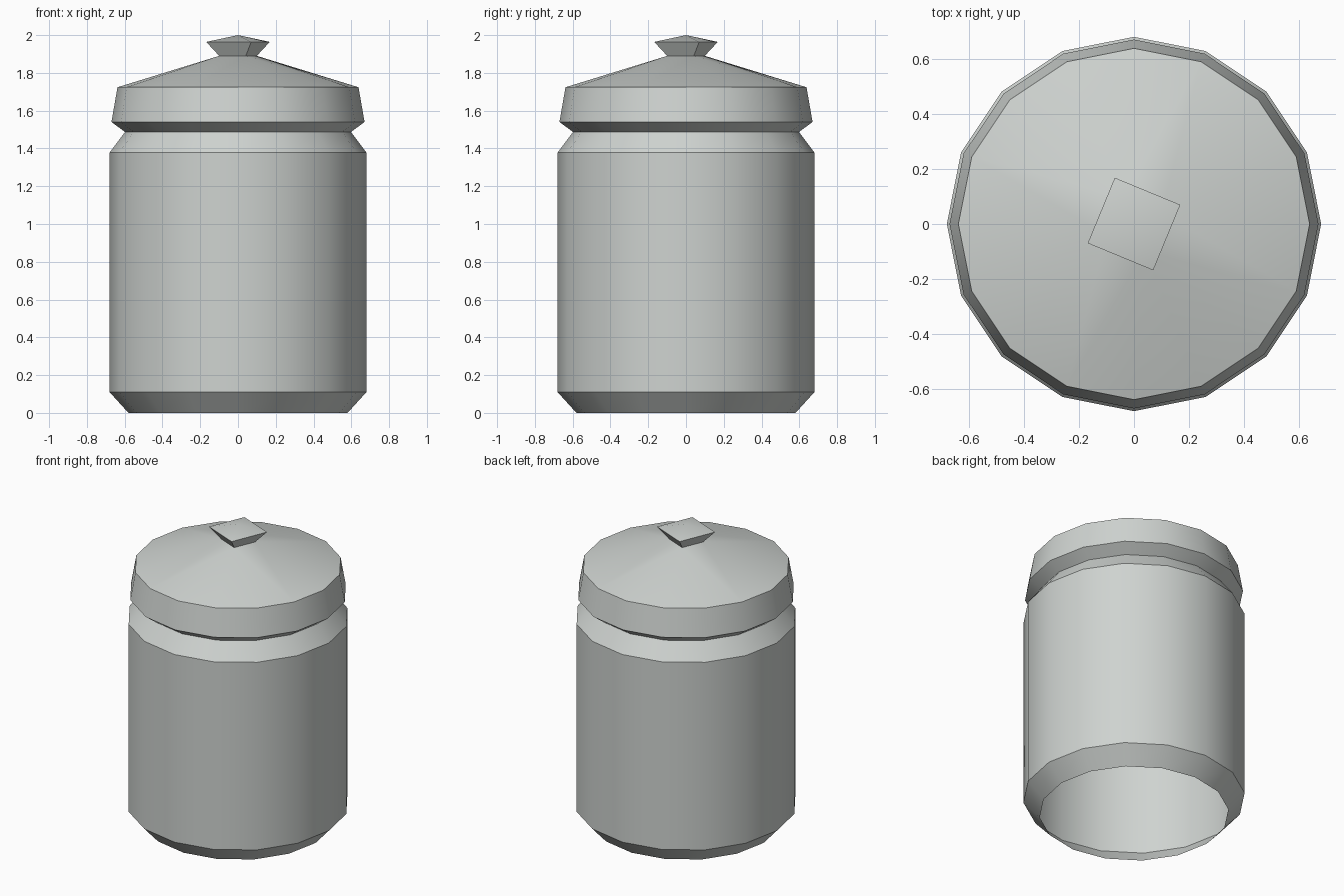
import bpy
import bmesh
from math import cos, sin, pi, radians

SIDES = 16

cube = bpy.data.objects.get("Cube")
if cube:
    bpy.data.objects.remove(cube, do_unlink=True)

# One pale grey glaze for the whole jar
glaze = bpy.data.materials.new("pale_grey")
glaze.use_nodes = True
colour = (0.62, 0.65, 0.63, 1)
glaze.diffuse_color = colour
glaze.node_tree.nodes["Principled BSDF"].inputs["Base Color"].default_value = colour


def ring(bm, radius, z, sides=SIDES, turn=0.0):
    return [bm.verts.new((radius * cos(turn + 2 * pi * i / sides),
                          radius * sin(turn + 2 * pi * i / sides), z))
            for i in range(sides)]


def skin(bm, lower, upper):
    n = len(lower)
    for i in range(n):
        j = (i + 1) % n
        bm.faces.new((lower[i], lower[j], upper[j], upper[i]))


def turned(bm, profile, sides=SIDES, turn=0.0):
    rings = [ring(bm, r, z, sides, turn) for r, z in profile]
    for lower, upper in zip(rings, rings[1:]):
        skin(bm, lower, upper)
    return rings[-1]


def finish(bm, name):
    mesh = bpy.data.meshes.new(name)
    bm.to_mesh(mesh)
    bm.free()
    mesh.materials.append(glaze)
    obj = bpy.data.objects.new(name, mesh)
    bpy.context.collection.objects.link(obj)
    bpy.ops.object.select_all(action='DESELECT')
    obj.select_set(True)
    bpy.context.view_layer.objects.active = obj
    bpy.ops.object.shade_smooth_by_angle(angle=radians(30))
    return obj


KNOB_TURN = 2 * pi / SIDES   # the square knob lines up with one lid corner
KNOB_BASE = (0.108, 1.89)

# Jar body: open underneath, chamfered foot, straight wall, narrowing neck
bm = bmesh.new()
turned(bm, [(0.58, 0), (0.68, 0.11), (0.68, 1.378), (0.598, 1.487)])
finish(bm, "jar_body")

# Lid: flared lip, tapered rim and a shallow roof closing to a square
bm = bmesh.new()
rim = turned(bm, [(0.598, 1.487), (0.67, 1.54), (0.638, 1.724)])
square = ring(bm, *KNOB_BASE, sides=4, turn=KNOB_TURN)
for c in range(4):
    middle = 4 * c + 1
    for k in range(middle - 2, middle + 2):
        bm.faces.new((rim[k % SIDES], rim[(k + 1) % SIDES], square[c]))
    bm.faces.new((rim[(middle + 2) % SIDES], square[(c + 1) % 4], square[c]))
finish(bm, "lid")

# Knob: four flared sides under a low pyramid
bm = bmesh.new()
top = turned(bm, [KNOB_BASE, (0.182, 1.964)], sides=4, turn=KNOB_TURN)
apex = bm.verts.new((0, 0, 2))
for i in range(4):
    bm.faces.new((top[i], top[(i + 1) % 4], apex))
finish(bm, "lid_knob")
